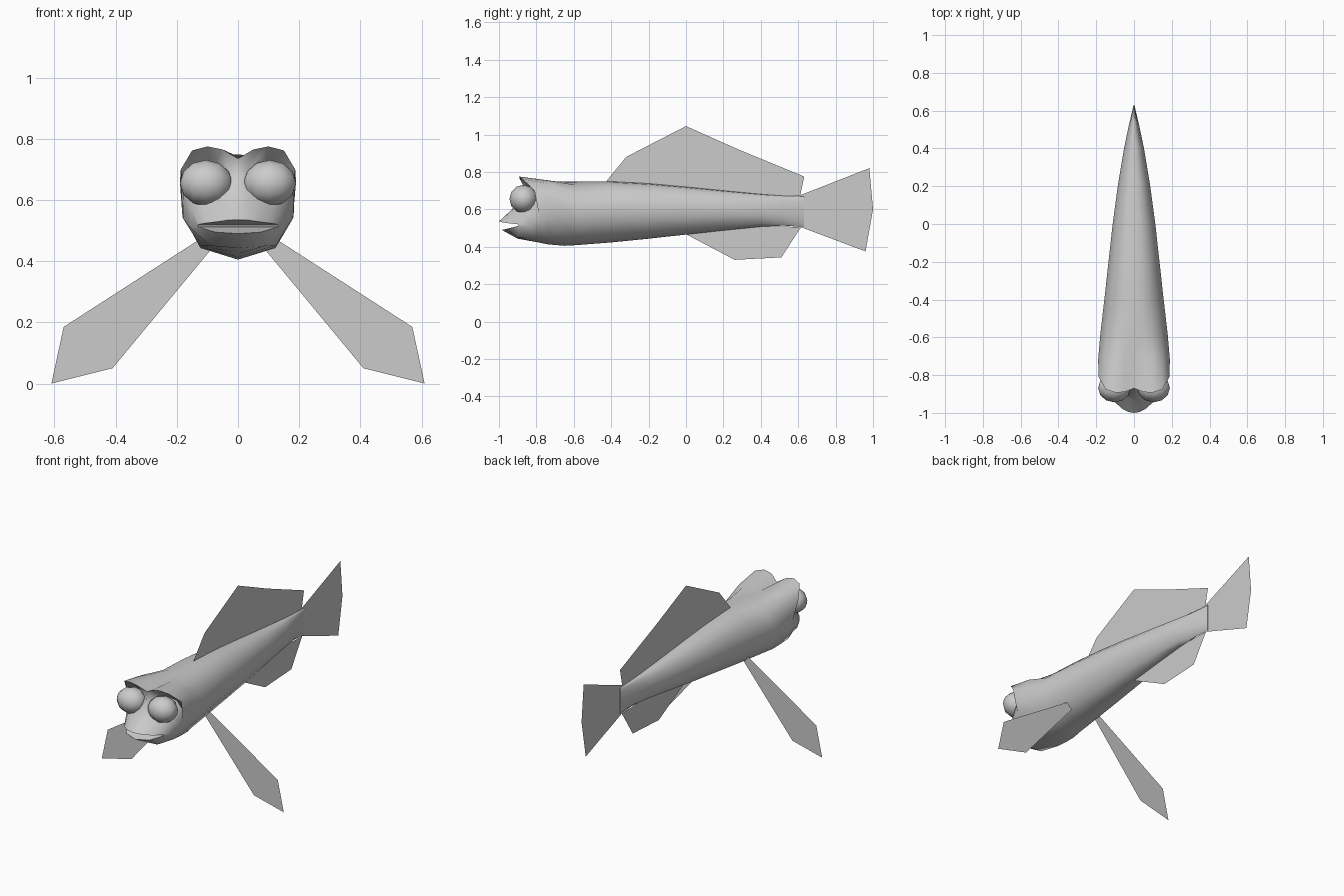
import bpy, bmesh, math
from mathutils import Matrix

if "Cube" in bpy.data.objects:
    bpy.data.objects.remove(bpy.data.objects["Cube"])


def add_object(name, bm):
    mesh = bpy.data.meshes.new(name)
    bm.to_mesh(mesh)
    bm.free()
    ob = bpy.data.objects.new(name, mesh)
    bpy.context.collection.objects.link(ob)
    return ob


def smooth(ob, angle):
    bpy.ops.object.select_all(action='DESELECT')
    ob.select_set(True)
    bpy.context.view_layer.objects.active = ob
    bpy.ops.object.shade_smooth_by_angle(angle=math.radians(angle))


def loft(name, half_rings):
    # each half ring runs from top centre to bottom centre; it is mirrored in x
    bm = bmesh.new()
    rings = []
    for half in half_rings:
        full = half + [(-x, y, z) for x, y, z in half[-2:0:-1]]
        rings.append([bm.verts.new(p) for p in full])
    n = len(rings[0])
    for a, b in zip(rings, rings[1:]):
        for i in range(n):
            j = (i + 1) % n
            bm.faces.new((a[i], a[j], b[j], b[i]))
    # mouth cap as strips across, tail end cap
    for i in range(n // 2):
        quad = [rings[0][i], rings[0][i + 1], rings[0][-i - 1], rings[0][-i % n]]
        bm.faces.new(list(dict.fromkeys(quad)))
    bm.faces.new(rings[-1])
    bmesh.ops.recalc_face_normals(bm, faces=bm.faces)
    return add_object(name, bm)


def sheet(name, pts):
    bm = bmesh.new()
    bm.faces.new([bm.verts.new(p) for p in pts])
    return add_object(name, bm)


# head: mouth line, snout, eye socket, brow edge, back of brow
head = [
    [(0, -1, .535), (.03, -.995, .535), (.06, -.98, .53), (.1, -.945, .525),
     (.13, -.9, .52), (.13, -.895, .512), (.075, -.96, .495), (0, -.985, .49)],
    [(0, -.93, .6), (.04, -.925, .6), (.08, -.91, .59), (.12, -.88, .585),
     (.155, -.84, .575), (.157, -.84, .51), (.09, -.9, .45), (0, -.9, .443)],
    [(0, -.885, .67), (.03, -.85, .69), (.09, -.8, .7), (.14, -.79, .69),
     (.178, -.775, .63), (.18, -.78, .54), (.125, -.8, .452), (0, -.8, .425)],
    [(0, -.87, .735), (.05, -.89, .765), (.1, -.892, .775), (.15, -.875, .762),
     (.187, -.81, .7), (.182, -.74, .55), (.125, -.74, .447), (0, -.74, .413)],
    [(0, -.7, .742), (.05, -.7, .75), (.1, -.71, .75), (.15, -.72, .735),
     (.19, -.72, .66), (.18, -.68, .55), (.12, -.66, .442), (0, -.65, .405)],
]

# body: one unit section scaled at stations (y, half width, top, bottom)
section = [(0, 1), (.3, .985), (.55, .94), (.8, .82),
           (1, .6), (.93, .35), (.6, .1), (0, 0)]
stations = [(-.58, .178, .749, .409), (-.4, .157, .749, .423), (-.2, .135, .738, .443),
            (0, .113, .72, .465), (.2, .086, .7, .487), (.4, .053, .681, .507),
            (.52, .028, .672, .513), (.63, .002, .668, .505)]
body = [[(u * w, y, zb + v * (zt - zb)) for u, v in section]
        for y, w, zt, zb in stations]
smooth(loft("body", head + body), 50)

# eyes: low-poly balls with poles pointing sideways
for side, s in (("right", 1), ("left", -1)):
    bm = bmesh.new()
    bmesh.ops.create_uvsphere(
        bm, u_segments=12, v_segments=6, radius=1,
        matrix=Matrix.Translation((s * .104, -.868, .655))
        @ Matrix.Diagonal((.086, .076, .076, 1)) @ Matrix.Rotation(math.pi / 2, 4, 'Y'))
    smooth(add_object(side + "_eye", bm), 60)
    # side fins reaching down to the ground
    sheet(side + "_side_fin", [(s * x, -.433, z) for x, z in
          ((.1, .488), (.57, .185), (.61, 0), (.41, .05), (.07, .46))])

# upright fins on the centre plane
upright = {
    "back_fin": [(-.43, .745), (-.32, .88), (0, 1.045), (.28, .92), (.632, .775),
                 (.61, .67), (.4, .675), (0, .71)],
    "belly_fin": [(0, .467), (.26, .33), (.51, .343), (.615, .505), (.4, .512)],
    "tail_fin": [(.6, .51), (.61, .675), (.98, .82), (1, .6), (.96, .375)],
}
for name, pts in upright.items():
    sheet(name, [(0, y, z) for y, z in pts])
